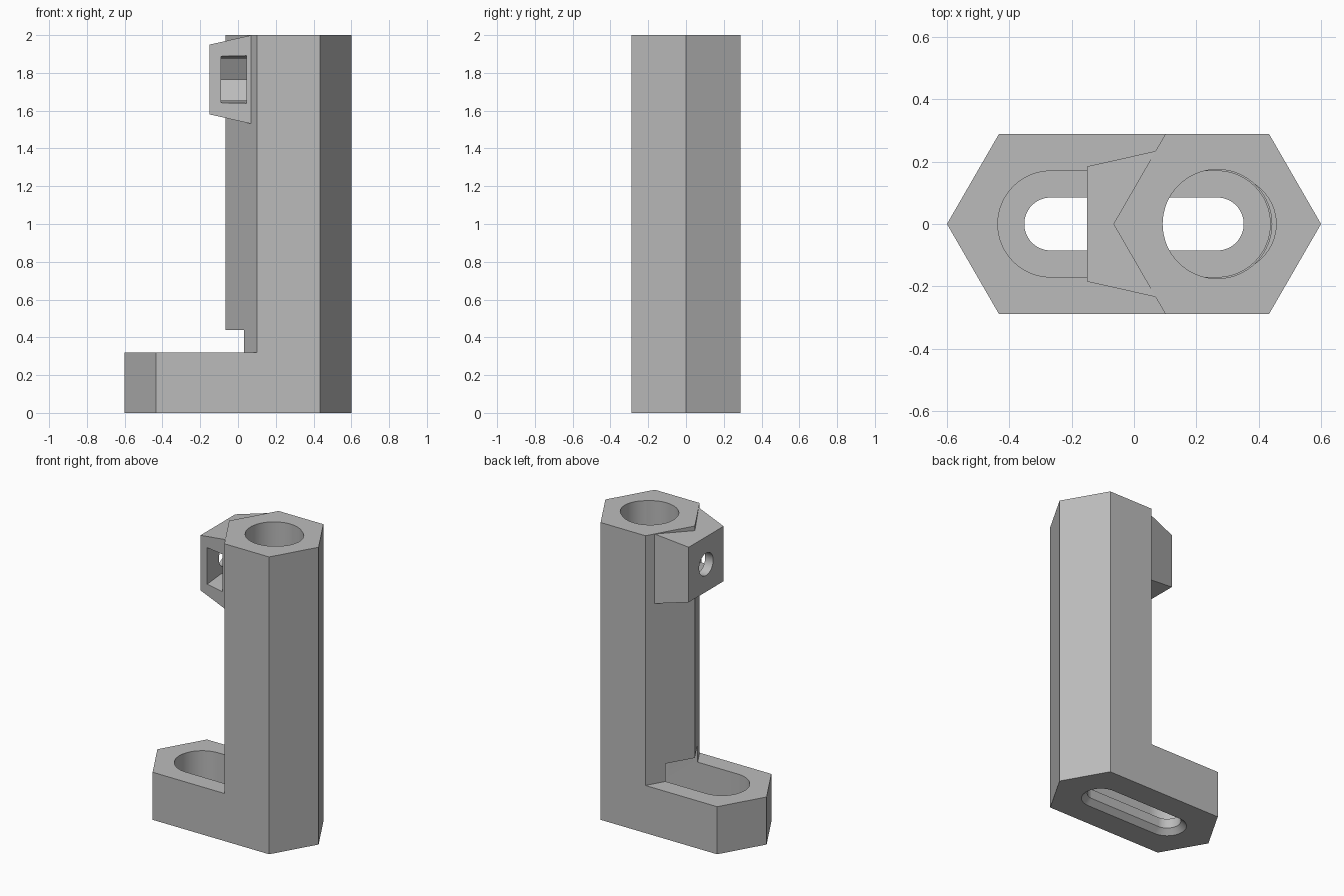
import bpy, bmesh, math
from mathutils import Vector

cube = bpy.data.objects.get("Cube")
if cube:
    bpy.data.objects.remove(cube, do_unlink=True)

# Main dimensions
AXIS = 0.267          # distance of bore and slot end centres from the middle
R = 0.333             # hexagon radius
HALF = R * math.sqrt(3) / 2
BASE_H, HEIGHT = 0.32, 2.0
NOSE_Z = 1.765

grey = bpy.data.materials.new("plain grey")
grey.use_nodes = True
grey.diffuse_color = (0.5, 0.5, 0.5, 1)
grey.node_tree.nodes["Principled BSDF"].inputs["Base Color"].default_value = (0.5, 0.5, 0.5, 1)


def finish(name, bm):
    bmesh.ops.recalc_face_normals(bm, faces=bm.faces)
    mesh = bpy.data.meshes.new(name)
    bm.to_mesh(mesh)
    bm.free()
    mesh.materials.append(grey)
    obj = bpy.data.objects.new(name, mesh)
    bpy.context.collection.objects.link(obj)
    return obj


def loft(name, start, end):
    """Closed solid between two matching loops of points."""
    bm = bmesh.new()
    a, b = ([bm.verts.new(p) for p in loop] for loop in (start, end))
    bm.faces.new(a)
    bm.faces.new(b)
    for i in range(len(a)):
        j = (i + 1) % len(a)
        bm.faces.new((a[i], a[j], b[j], b[i]))
    return finish(name, bm)


def slot_loop(r, z, n=32):
    """Stadium outline along x."""
    pts = []
    for side in (1, -1):
        for i in range(n + 1):
            t = math.pi * (i / n - 0.5)
            pts.append((side * (AXIS + r * math.cos(t)), side * r * math.sin(t), z))
    return pts


def slot(name, r0, z0, r1, z1):
    return loft(name, slot_loop(r0, z0), slot_loop(r1, z1))


def circle(r, n=64):
    return [(r * math.cos(math.tau * i / n), r * math.sin(math.tau * i / n)) for i in range(n)]


def upright(name, x, r, z0, z1):
    return loft(name, *[[(x + u, v, z) for u, v in circle(r)] for z in (z0, z1)])


def along_x(name, outline, x0, x1):
    return loft(name, *[[(x, u, NOSE_Z + v) for u, v in outline] for x in (x0, x1)])


# Foot and column: two outlines raised together, then the column raised further
bm = bmesh.new()
corner, inner = AXIS + R / 2, AXIS - R / 2
tip = AXIS - R
ledge = [(-AXIS - R, 0), (-corner, -HALF), (inner, -HALF), (tip, 0), (inner, HALF), (-corner, HALF)]
column = [(AXIS + R, 0), (corner, HALF), (inner, HALF), (tip, 0), (inner, -HALF), (corner, -HALF)]
for outline in (ledge, column):
    bm.faces.new([bm.verts.new((x, y, 0)) for x, y in outline])
bmesh.ops.remove_doubles(bm, verts=bm.verts, dist=0.0001)
faces = list(bm.faces)
for height in (BASE_H, HEIGHT - BASE_H):
    out = bmesh.ops.extrude_face_region(bm, geom=faces)["geom"]
    bmesh.ops.translate(bm, vec=Vector((0, 0, height)),
                        verts=[g for g in out if isinstance(g, bmesh.types.BMVert)])
    faces = [g for g in out if isinstance(g, bmesh.types.BMFace)
             and g.calc_center_median().x > 0.2]
bmesh.ops.recalc_face_normals(bm, faces=bm.faces)
bmesh.ops.dissolve_limit(bm, angle_limit=0.01, verts=bm.verts, edges=bm.edges)
body = finish("column_bracket", bm)

# Tapered clamp block on the column's inner edge
square = ((-1, -1), (1, -1), (1, 1), (-1, 1))
clamp_block = loft("clamp_block", *[[(x, u * h, NOSE_Z + v * h) for u, v in square]
                                    for x, h in ((-0.15, 0.185), (0.07, 0.234))])

# Nut pocket: hexagon end with a slightly flared entry from the front
nut = [(0.127, 0), (0.063, 0.11), (-0.063, 0.11), (-0.24, 0.127),
       (-0.24, -0.127), (-0.063, -0.11), (0.063, -0.11)]

cutters = [
    slot("foot_recess", 0.17, 0.1, 0.17, 0.44),
    slot("through_slot", 0.085, -0.1, 0.085, 0.2),
    slot("slot_chamfer", 0.13, -0.01, 0.08, 0.04),
    upright("bore", AXIS, 0.175, 0.3, 2.1),
    upright("bore_relief", AXIS + 0.037, 0.152, 0.35, 2.1),
    along_x("nut_pocket", nut, -0.09, 0.045),
    along_x("screw_hole", circle(0.075, 48), -0.25, 0.2),
]

# Combine into one solid
for tool in [clamp_block] + cutters:
    mod = body.modifiers.new(tool.name, "BOOLEAN")
    mod.operation = "UNION" if tool == clamp_block else "DIFFERENCE"
    mod.solver = "EXACT"
    mod.object = tool
bpy.context.view_layer.update()
graph = bpy.context.evaluated_depsgraph_get()
solid = bpy.data.meshes.new_from_object(body.evaluated_get(graph))
body.modifiers.clear()
body.data = solid
for tool in [clamp_block] + cutters:
    bpy.data.objects.remove(tool, do_unlink=True)
solid.materials.clear()
solid.materials.append(grey)
for poly in solid.polygons:
    poly.material_index = 0

# Smooth bores, crisp edges
bpy.ops.object.select_all(action="DESELECT")
body.select_set(True)
bpy.context.view_layer.objects.active = body
bpy.ops.object.shade_smooth_by_angle(angle=math.radians(30))
